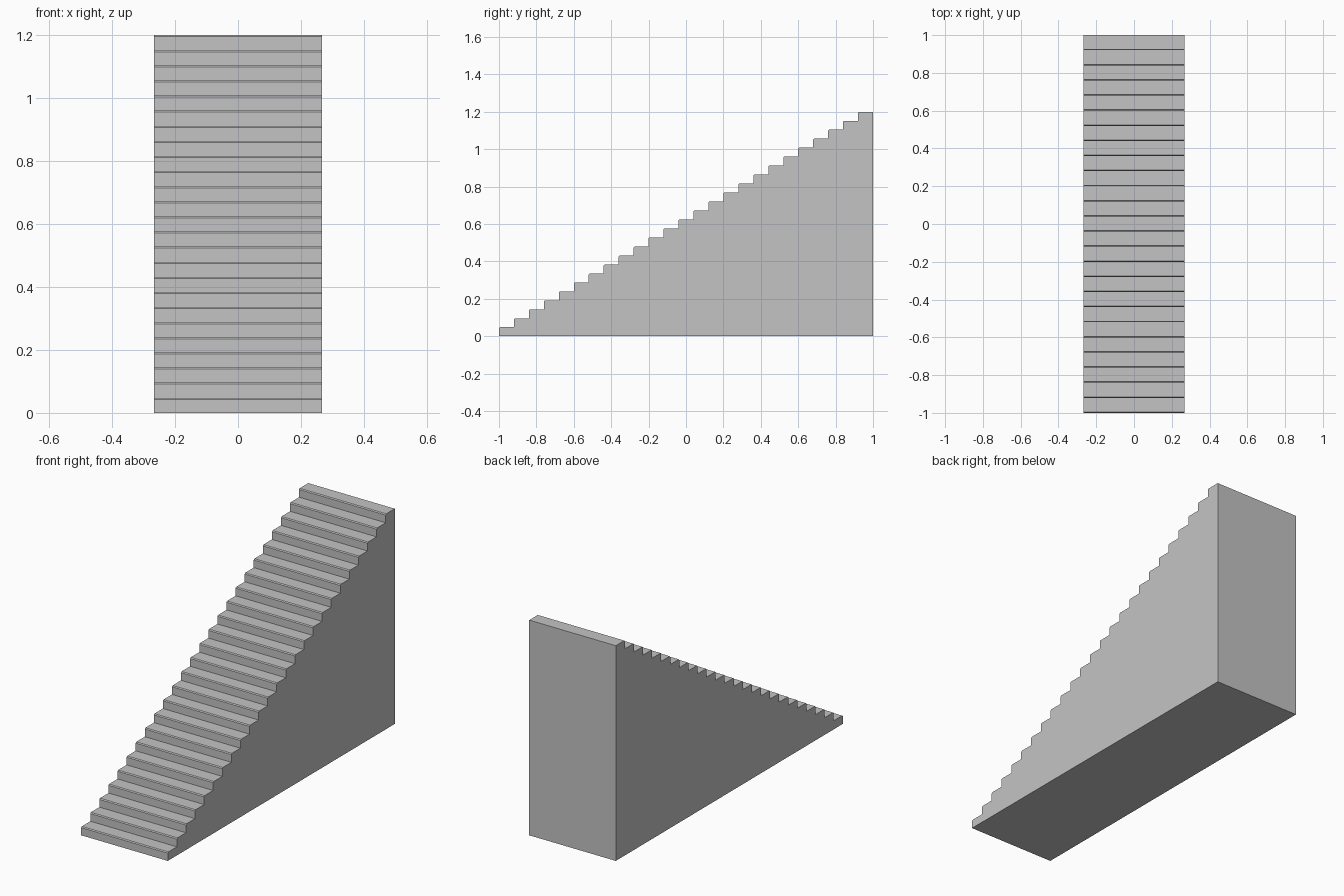
import bpy
import bmesh

cube = bpy.data.objects.get("Cube")
if cube:
    bpy.data.objects.remove(cube, do_unlink=True)

STEPS = 25
LENGTH, WIDTH, HEIGHT = 2.0, 0.534, 1.2
TREAD, RISE = LENGTH / STEPS, HEIGHT / STEPS
NOSING = 0.005

# Plain grey concrete
concrete = bpy.data.materials.new("grey_concrete")
concrete.use_nodes = True
grey = (0.55, 0.55, 0.55, 1)
concrete.diffuse_color = grey
concrete.node_tree.nodes["Principled BSDF"].inputs["Base Color"].default_value = grey

# Side profile: each step has a small chamfer on its nosing
profile = [(-LENGTH / 2, 0)]
for i in range(STEPS):
    y, z = -LENGTH / 2 + i * TREAD, (i + 1) * RISE
    profile += [(y, z - NOSING), (y + NOSING, z), (y + TREAD, z)]
profile.append((LENGTH / 2, 0))

# Extrude the profile across the width
bm = bmesh.new()
side = bm.faces.new([bm.verts.new((-WIDTH / 2, y, z)) for y, z in profile])
extruded = bmesh.ops.extrude_face_region(bm, geom=[side])
moved = [v for v in extruded["geom"] if isinstance(v, bmesh.types.BMVert)]
bmesh.ops.translate(bm, verts=moved, vec=(WIDTH, 0, 0))
bmesh.ops.recalc_face_normals(bm, faces=bm.faces)

mesh = bpy.data.meshes.new("staircase")
bm.to_mesh(mesh)
bm.free()
mesh.materials.append(concrete)
staircase = bpy.data.objects.new("staircase", mesh)
bpy.context.collection.objects.link(staircase)
